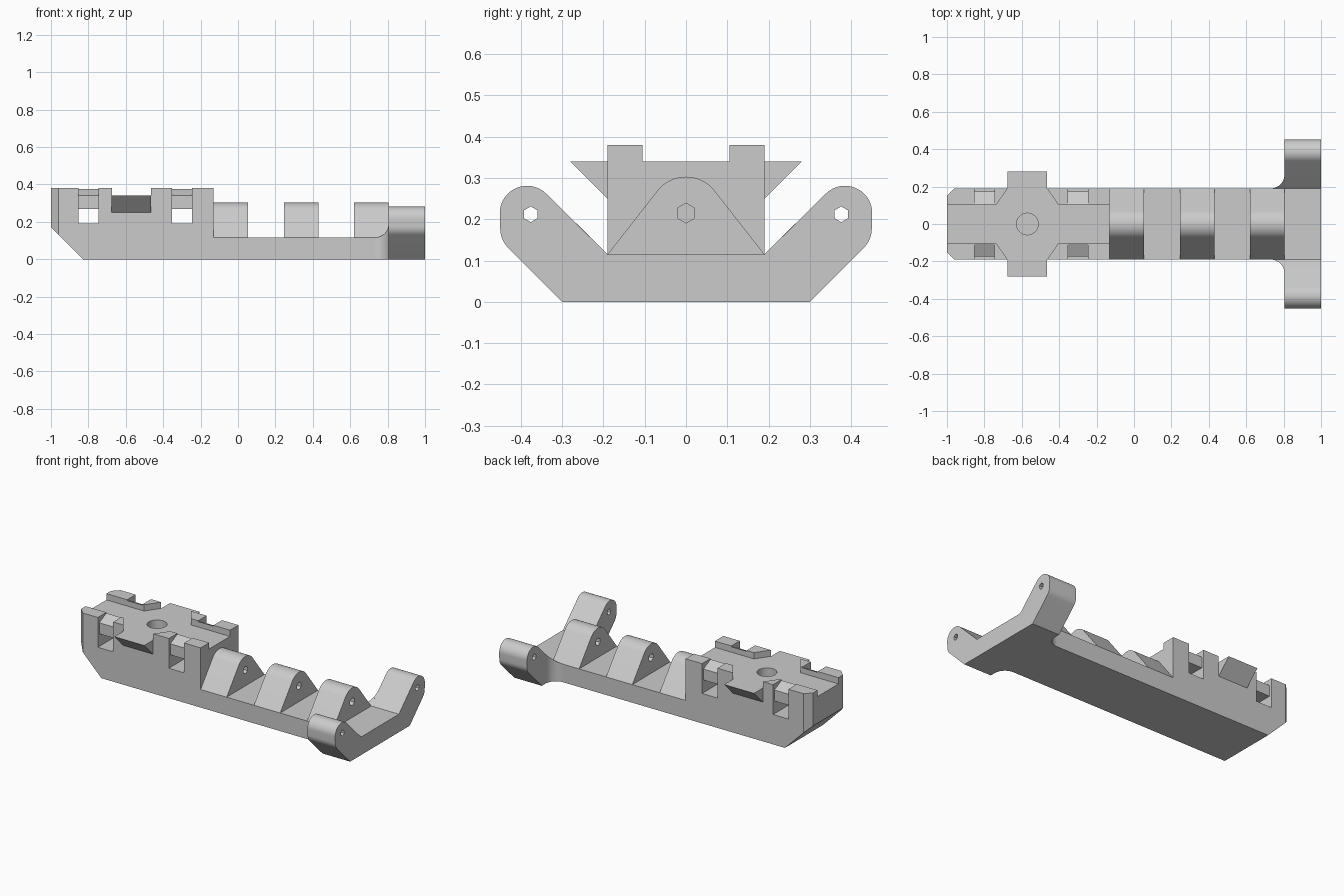
import bpy, bmesh, math

cube = bpy.data.objects.get("Cube")
if cube:
    bpy.data.objects.remove(cube, do_unlink=True)

# Single plain material
grey = bpy.data.materials.new("light_grey")
grey.use_nodes = True
grey.diffuse_color = (0.6, 0.6, 0.6, 1)
grey.node_tree.nodes["Principled BSDF"].inputs["Base Color"].default_value = (0.6, 0.6, 0.6, 1)


def prism(name, pts, axis, a, b):
    """Extrude a 2D outline along the named axis from a to b."""
    place = {"x": lambda p, t: (t, p[0], p[1]),
             "y": lambda p, t: (p[0], t, p[1]),
             "z": lambda p, t: (p[0], p[1], t)}[axis]
    bm = bmesh.new()
    lo = [bm.verts.new(place(p, a)) for p in pts]
    hi = [bm.verts.new(place(p, b)) for p in pts]
    n = len(pts)
    bm.faces.new(lo)
    bm.faces.new(hi[::-1])
    for i in range(n):
        j = (i + 1) % n
        bm.faces.new((lo[i], hi[i], hi[j], lo[j]))
    bmesh.ops.recalc_face_normals(bm, faces=bm.faces)
    mesh = bpy.data.meshes.new(name)
    bm.to_mesh(mesh)
    bm.free()
    mesh.materials.append(grey)
    ob = bpy.data.objects.new(name, mesh)
    bpy.context.collection.objects.link(ob)
    return ob


def arc(cx, cy, r, start, end, steps):
    angles = [math.radians(start + (end - start) * i / steps) for i in range(steps + 1)]
    return [(cx + r * math.cos(t), cy + r * math.sin(t)) for t in angles]


def mirror(pts):
    """Close a half outline by adding its reflection."""
    return pts + [(-p, q) for p, q in reversed(pts)]


def cut(ob, cutter):
    """Subtract a cutter, then discard it."""
    cutter.hide_render = True
    mod = ob.modifiers.new("cut", "BOOLEAN")
    mod.operation = "DIFFERENCE"
    mod.solver = "EXACT"
    mod.object = cutter
    bpy.context.view_layer.objects.active = ob
    bpy.ops.object.modifier_apply(modifier=mod.name)
    bpy.data.objects.remove(cutter, do_unlink=True)


def hexagon(y, z, r):
    return arc(y, z, r, 30, 330, 5)


W = 0.19                      # half width of the bar
FLOOR, DECK, TOP = 0.115, 0.34, 0.38
HEAD_END, ARM_START = -0.13, 0.805
MID, WING = -0.57, 0.105      # cross centre and half width

# Long body with a raised, undercut head
body = prism("body", [(-0.83, 0), (ARM_START, 0), (ARM_START, FLOOR), (HEAD_END, FLOOR),
                      (HEAD_END, TOP), (-1, TOP), (-1, 0.17)], "y", -W, W)

# Channel between the rails
cut(body, prism("channel", mirror([(0.105, DECK), (0.105, 0.5)]), "x", -1.1, 0))

# Flared gap through both rails
flare = [(0.175, 0.09), (WING, W), (WING, 0.3)]
right = [(MID + x, y) for x, y in flare]
left = [(MID - x, y) for x, y in reversed(flare)]
outline = right + left
outline += [(x, -y) for x, y in reversed(outline)]
cut(body, prism("rail_gap", outline, "z", DECK, 0.5))

# Strap tunnels with a bevelled bridge over each
strap = [(0.175, 0.27), (0.175, DECK), (0.095, 0.38), (0.095, 0.5), (0.25, 0.5), (0.25, W)]
for x in (-0.8, -0.3):
    cut(body, prism("strap_slot", mirror(strap), "x", x - 0.054, x + 0.054))

# Chamfered end corners
for s in (-1, 1):
    cut(body, prism("corner", [(-1.05, s * 0.1), (-0.91, s * 0.24), (-1.05, s * 0.24)],
                    "z", -0.1, 0.5))

# Round socket in the deck
cut(body, prism("socket", arc(MID, 0, 0.058, 0, 348.75, 31), "z", 0.14, 0.5))

# Overhanging wings on the head
for s, side in ((-1, "right"), (1, "left")):
    prism(side + "_wing", [(s * W, 0.25), (s * 0.28, DECK), (s * W, DECK)],
          "x", MID - WING, MID + WING)

# Three rounded ridges with a hexagonal bore
ridge = [(W, FLOOR)] + arc(0, 0.215, 0.088, 38, 142, 24) + [(-W, FLOOR)]
for i, (a, b) in enumerate([(HEAD_END, 0.053), (0.245, 0.43), (0.62, ARM_START)]):
    ob = prism("ridge_%d" % (i + 1), ridge, "x", a, b)
    cut(ob, prism("bore", hexagon(0, 0.215, 0.024), "x", a - 0.05, b + 0.05))

# Cross arms with rounded, drilled tips
half = [(0.3, 0)] + arc(0.385, 0.177, 0.065, -45, 0, 8)
half += arc(0.385, 0.215, 0.066, 0, 135, 20) + [(W, FLOOR)]
arms = prism("cross_arms", mirror(half), "x", ARM_START, 1)
for s in (-1, 1):
    cut(arms, prism("tip_hole", hexagon(s * 0.376, 0.212, 0.019), "x", 0.7, 1.1))

# Concave fillets joining the body and the arms, topped by the arm slope
R = 0.075
for s, side in ((-1, "right"), (1, "left")):
    curve = arc(ARM_START - R, W + R, R, -90, 0, 12)
    ob = prism(side + "_fillet", [(x, s * y) for x, y in curve + [(ARM_START, W)]], "z", 0, 1)
    for v in ob.data.vertices:
        if v.co.z > 0.5:
            v.co.z = FLOOR + abs(v.co.y) - W

# Smooth the curved faces, keep hard edges
for ob in bpy.context.scene.objects:
    ob.select_set(ob.type == "MESH")
bpy.context.view_layer.objects.active = body
bpy.ops.object.shade_smooth_by_angle(angle=math.radians(25))
